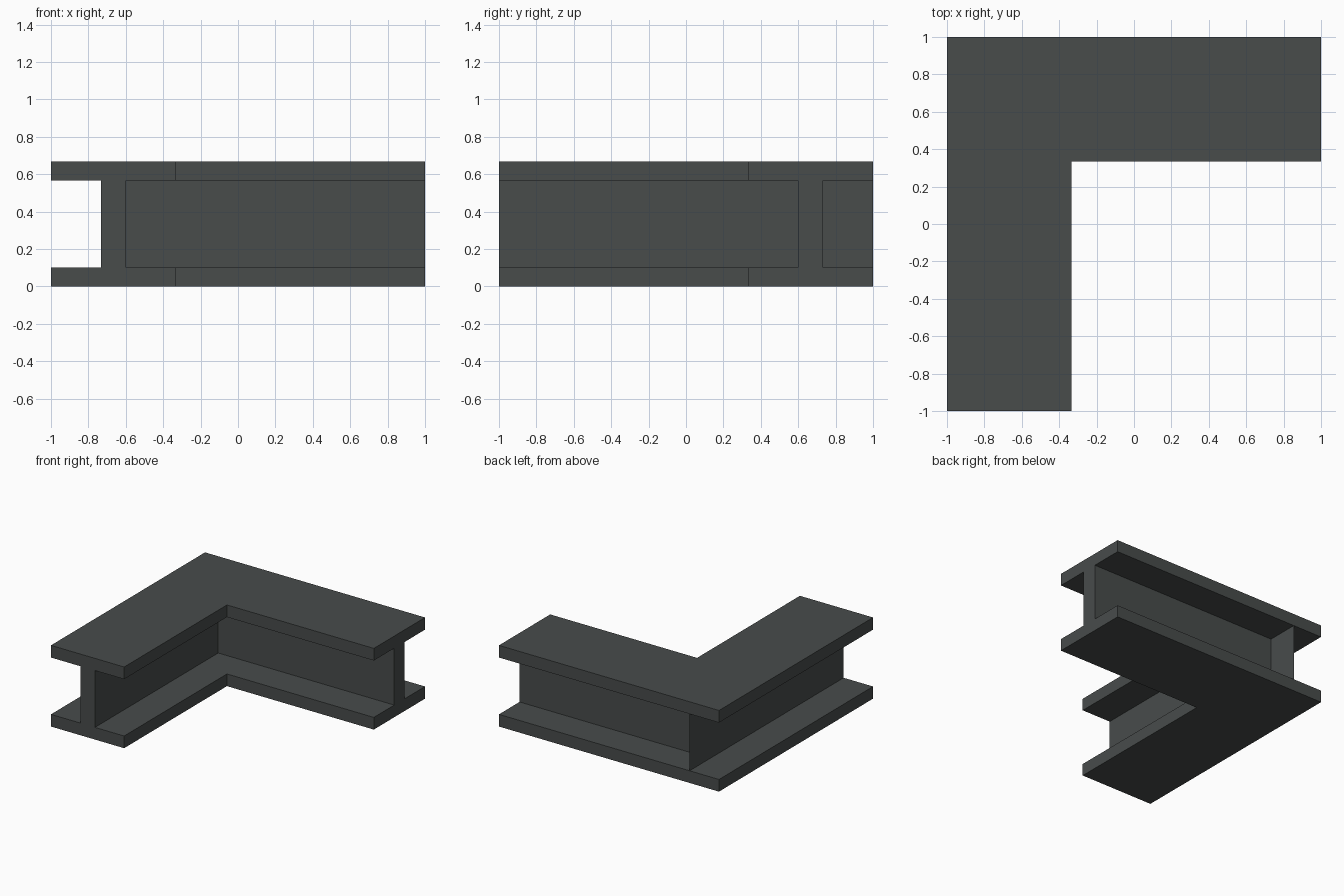
import bpy
import bmesh

if "Cube" in bpy.data.objects:
    bpy.data.objects.remove(bpy.data.objects["Cube"])

H, T = 0.667, 0.1          # beam height, flange thickness
IN = 0.335                 # inner edge of the flanges
W_OUT, W_IN = 0.733, 0.6   # outer and inner web planes

steel = bpy.data.materials.new("dark_grey_steel")
steel.diffuse_color = (0.065, 0.072, 0.071, 1)
steel.use_nodes = True
steel.node_tree.nodes["Principled BSDF"].inputs["Base Color"].default_value = steel.diffuse_color


def corner_profile(outer, inner):
    """L-shaped outline running along the left side and the back."""
    return [(-outer, -1), (-inner, -1), (-inner, inner),
            (1, inner), (1, outer), (-outer, outer)]


def make(name, build):
    bm = bmesh.new()
    build(bm)
    mesh = bpy.data.meshes.new(name)
    bm.to_mesh(mesh)
    bm.free()
    mesh.materials.append(steel)
    bpy.context.collection.objects.link(bpy.data.objects.new(name, mesh))


def prism(name, outline, z0, z1, caps=True):
    """Extrude an outline upward from z0 to z1."""
    def build(bm):
        low = bm.faces.new([bm.verts.new((x, y, z0)) for x, y in outline])
        res = bmesh.ops.extrude_face_region(bm, geom=[low], use_keep_orig=True)
        top = [v for v in res["geom"] if isinstance(v, bmesh.types.BMVert)]
        bmesh.ops.translate(bm, verts=top, vec=(0, 0, z1 - z0))
        bmesh.ops.recalc_face_normals(bm, faces=bm.faces)
        if not caps:
            flat = [f for f in bm.faces if abs(f.normal.z) > 0.5]
            bmesh.ops.delete(bm, geom=flat, context='FACES_ONLY')
    make(name, build)


# Flanges and the web between them
prism("bottom_flange", corner_profile(1, IN), 0, T)
prism("top_flange", corner_profile(1, IN), H - T, H)
prism("web", corner_profile(W_OUT, W_IN), T, H - T, caps=False)


# Thin stiffener sheet carrying the left web on to the back edge
def sheet(bm):
    pts = [(0.733, T), (0.733, H - T), (1, H - T), (1, T)]
    bm.faces.new([bm.verts.new((-W_OUT, y, z)) for y, z in pts])


make("corner_stiffener", sheet)
